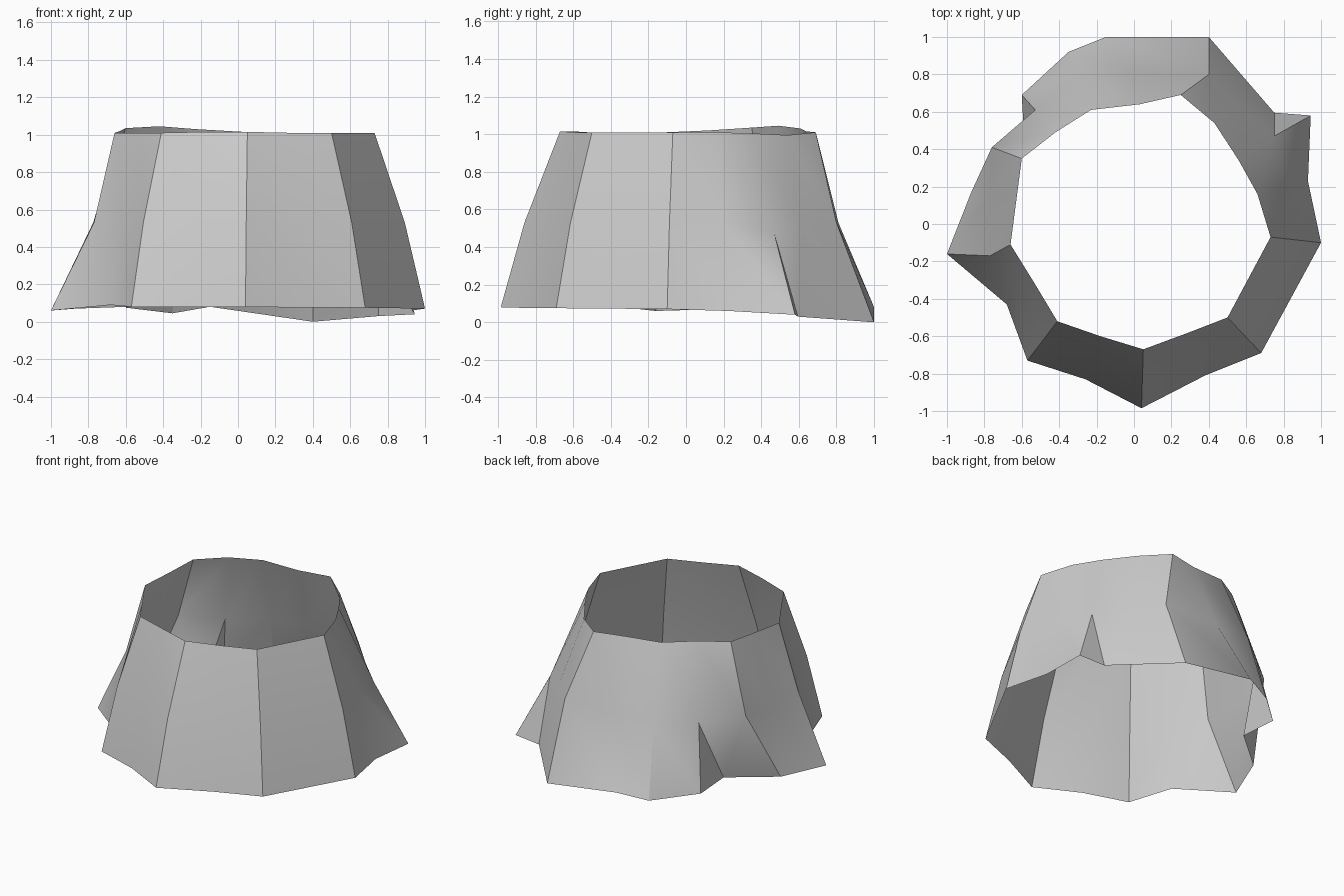
import bpy, bmesh, math
from mathutils import Vector

if "Cube" in bpy.data.objects:
    bpy.data.objects.remove(bpy.data.objects["Cube"])

# Hem and waist outlines, counterclockwise from the right side
HEM = [(1.0, -.10, .07), (.93, .23, .06), (.945, .58, .04), (.75, .595, .03), (.40, 1.0, .0),
       (-.15, 1.0, .08), (-.35, .92, .045), (-.60, .69, .075), (-.585, .41, .08),
       (-.87, .17, .07), (-1.0, -.16, .06), (-.68, -.43, .09), (-.57, -.73, .08),
       (-.26, -.83, .08), (.04, -.985, .08), (.38, -.81, .075), (.68, -.69, .075)]
WAIST = [(.73, -.07, 1.01), (.66, .16, 1.01), (.56, .34, 1.005), (.43, .54, .995), (.25, .69, 1.01),
         (.03, .64, 1.015), (-.23, .61, 1.03), (-.42, .49, 1.045), (-.60, .35, 1.035),
         (-.63, .12, 1.02), (-.66, -.11, 1.01), (-.53, -.32, 1.01), (-.41, -.52, 1.01),
         (-.18, -.60, 1.015), (.05, -.67, 1.015), (.28, -.585, 1.01), (.50, -.50, 1.01)]
# Middle ring follows hem and waist, apart from these folds
FOLDS = {2: (.75, .47, .47), 3: (.58, .62, .5), 4: (.40, .80, .53), 5: (-.02, .81, .53),
         8: (-.76, .41, .57), 10: (-.77, -.17, .53)}


def middle(i):
    if i in FOLDS:
        return Vector(FOLDS[i])
    p = Vector(WAIST[i]).lerp(Vector(HEM[i]), .6)
    p.z = .53
    return p


# Open skirt: single cloth surface joining the three rings
bm = bmesh.new()
n = len(HEM)
rings = [[bm.verts.new(p) for p in ring] for ring in (WAIST, [middle(i) for i in range(n)], HEM)]
for up, low in zip(rings, rings[1:]):
    for i in range(n):
        j = (i + 1) % n
        bm.faces.new((up[i], low[i], low[j]))
        bm.faces.new((up[i], low[j], up[j]))
mesh = bpy.data.meshes.new("skirt")
bm.to_mesh(mesh)
bm.free()
skirt = bpy.data.objects.new("skirt", mesh)
bpy.context.collection.objects.link(skirt)

# Plain grey cloth
cloth = bpy.data.materials.new("grey cloth")
cloth.diffuse_color = (.6, .6, .6, 1)
cloth.use_nodes = True
cloth.node_tree.nodes["Principled BSDF"].inputs["Base Color"].default_value = cloth.diffuse_color
mesh.materials.append(cloth)

bpy.context.view_layer.objects.active = skirt
skirt.select_set(True)
bpy.ops.object.shade_smooth_by_angle(angle=math.radians(35))
